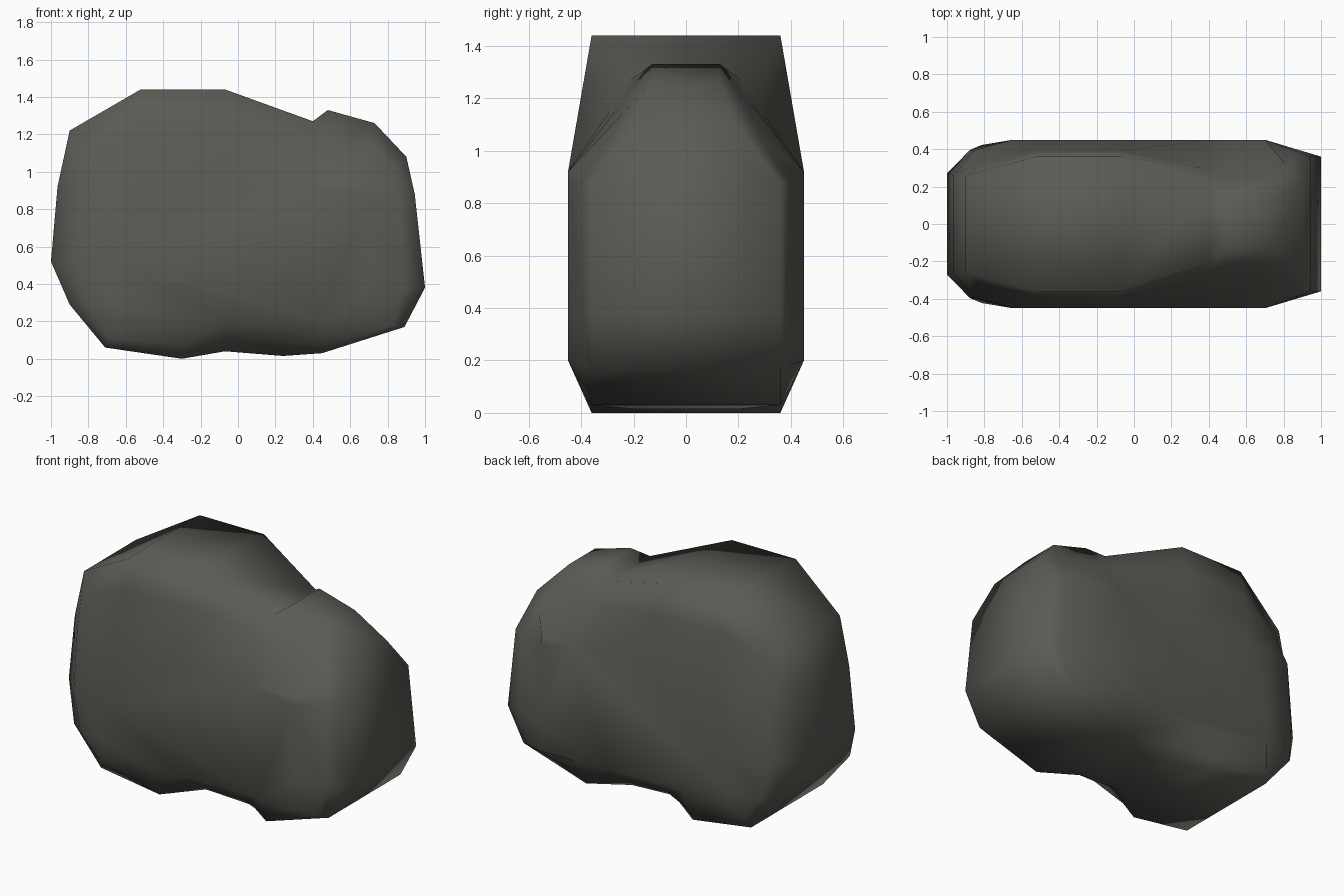
import bpy, bmesh, math

if "Cube" in bpy.data.objects:
    bpy.data.objects.remove(bpy.data.objects["Cube"])

stone = bpy.data.materials.new("dark_grey_stone")
stone.diffuse_color = (0.105, 0.105, 0.092, 1)
stone.use_nodes = True
stone.node_tree.nodes["Principled BSDF"].inputs["Base Color"].default_value = stone.diffuse_color

# Boulder outline seen from the front: x, z and half depth of the rim there
outline = [
    (-1.00, 0.52, 0.27), (-0.965, 0.92, 0.26), (-0.90, 1.22, 0.26),
    (-0.52, 1.44, 0.36), (-0.07, 1.44, 0.36), (0.40, 1.27, 0.21),
    (0.48, 1.33, 0.13), (0.73, 1.26, 0.13), (0.90, 1.08, 0.21),
    (0.945, 0.88, 0.36), (1.00, 0.38, 0.36), (0.89, 0.17, 0.36),
    (0.45, 0.03, 0.36), (0.24, 0.015, 0.20), (-0.07, 0.04, 0.22),
    (-0.30, 0.00, 0.36), (-0.71, 0.06, 0.36), (-0.90, 0.29, 0.36),
]
DEPTH = 0.45


def clamp(v, low, high):
    return max(low, min(high, v))


def ring(bm, side, t):
    """Outline drawn in towards the flat cap: t=0 is the rim, t=1 the cap."""
    verts = []
    for x, z, y in outline:
        cap_x = clamp(x, -0.65, 0.70)
        cap_z = clamp(z, 0.20, 0.92)
        k = t
        if 0 < t < 1 and x < -0.8 and z < 1:   # fuller left end
            k = 0.7
        verts.append(bm.verts.new((x + (cap_x - x) * t,
                                   side * (y + (DEPTH - y) * k),
                                   z + (cap_z - z) * t)))
    return verts


# Boulder: rings from the front cap over the rim to the back cap
bm = bmesh.new()
rings = [ring(bm, s, t) for s, t in
         ((-1, 1), (-1, 0.35), (-1, 0), (1, 0), (1, 0.35), (1, 1))]
n = len(outline)
for a, b in zip(rings, rings[1:]):
    for i in range(n):
        j = (i + 1) % n
        bm.faces.new((a[i], a[j], b[j], b[i]))
bm.faces.new(rings[0])
bm.faces.new(rings[-1])
bmesh.ops.remove_doubles(bm, verts=bm.verts, dist=0.005)
bmesh.ops.recalc_face_normals(bm, faces=bm.faces)

mesh = bpy.data.meshes.new("boulder")
bm.to_mesh(mesh)
bm.free()
boulder = bpy.data.objects.new("boulder", mesh)
bpy.context.collection.objects.link(boulder)
mesh.materials.append(stone)

# Soft shading all over
bpy.context.view_layer.objects.active = boulder
boulder.select_set(True)
bpy.ops.object.shade_smooth_by_angle(angle=math.radians(85))
